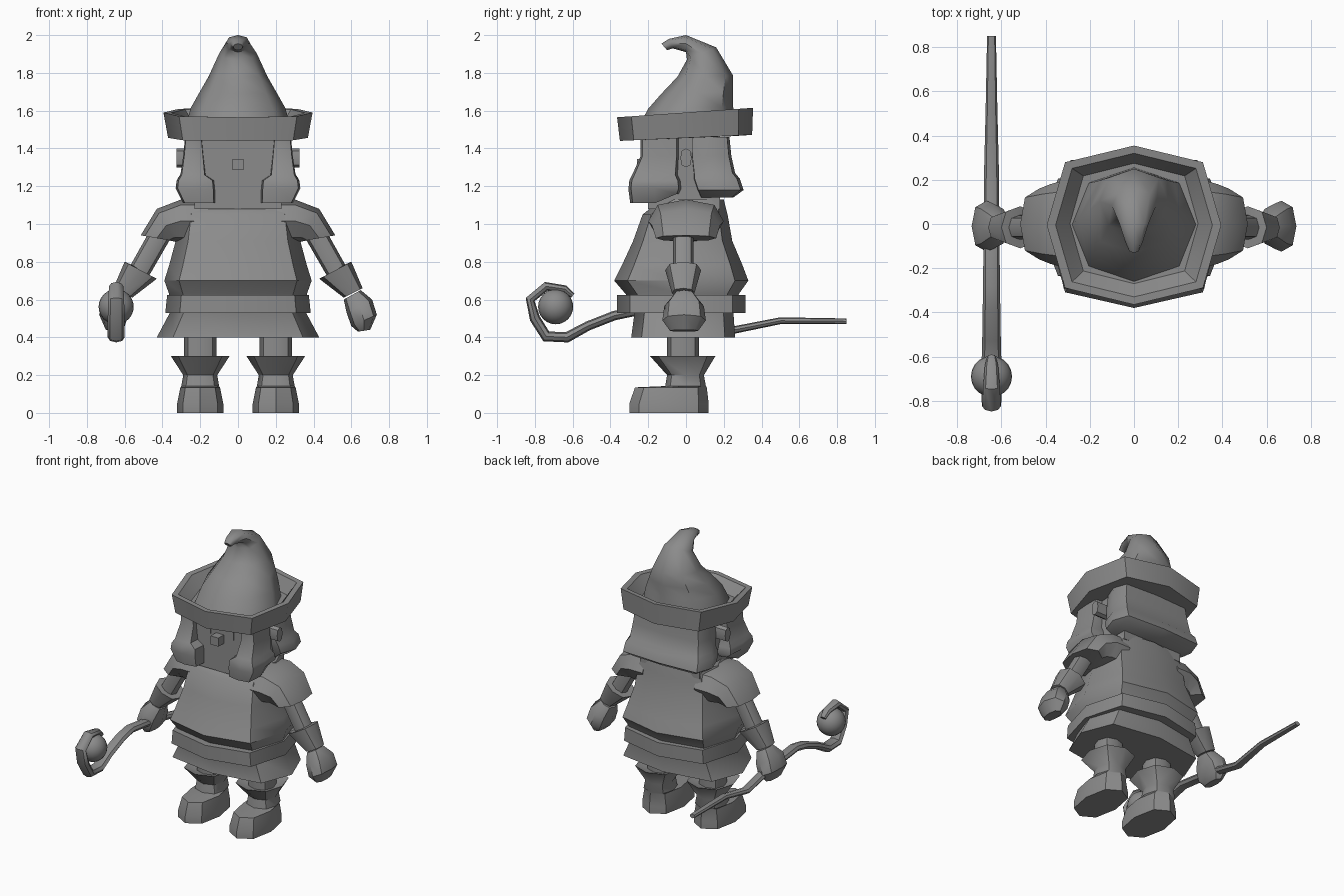
import bpy, bmesh, math
from mathutils import Vector

mat = bpy.data.materials.new("plain grey")
mat.diffuse_color = (0.26, 0.26, 0.26, 1)


def finish(ob, mirror=False, angle=40):
    ob.data.materials.append(mat)
    if mirror:
        ob.modifiers.new("mirror", 'MIRROR').use_clip = False
    bpy.ops.object.select_all(action='DESELECT')
    ob.select_set(True)
    bpy.context.view_layer.objects.active = ob
    bpy.ops.object.shade_smooth_by_angle(angle=math.radians(angle))
    return ob


def loft(name, rings, plane='yz', off=0, k=0.75, mirror=False, caps=True, angle=40):
    """Skin eight-sided rings. Each ring: two opposite ends in the plane, then half width across it."""
    bm = bmesh.new()
    loops = []
    for p0, q0, p1, q1, half in rings:
        if plane == 'yz':
            a, b, v = Vector((off, p0, q0)), Vector((off, p1, q1)), Vector((half, 0, 0))
        else:
            a, b, v = Vector((p0, off, q0)), Vector((p1, off, q1)), Vector((0, half, 0))
        c, u = (a + b) / 2, (b - a) / 2
        uv = [(1, 0), (k, k), (0, 1), (-k, k), (-1, 0), (-k, -k), (0, -1), (k, -k)]
        loops.append([bm.verts.new(c + u * s + v * t) for s, t in uv])
    for r, s in zip(loops, loops[1:]):
        for i in range(8):
            j = (i + 1) % 8
            bm.faces.new((r[i], r[j], s[j], s[i]))
    if caps:
        bm.faces.new(loops[0])
        bm.faces.new(loops[-1])
    bmesh.ops.recalc_face_normals(bm, faces=bm.faces)
    me = bpy.data.meshes.new(name)
    bm.to_mesh(me)
    bm.free()
    ob = bpy.data.objects.new(name, me)
    bpy.context.collection.objects.link(ob)
    return finish(ob, mirror, angle)


def box(name, x, y, z, mirror=False):
    bpy.ops.mesh.primitive_cube_add(size=1)
    ob = bpy.context.object
    ob.name = name
    lo, hi = Vector((x[0], y[0], z[0])), Vector((x[1], y[1], z[1]))
    for v in ob.data.vertices:
        v.co = Vector([(lo[i] + hi[i]) / 2 + v.co[i] * (hi[i] - lo[i]) for i in range(3)])
    return finish(ob, mirror)


def level(z, y0, y1, half):
    return (y0, z, y1, z, half)


# Tunic with flared skirt, and belt
loft("tunic", [level(0.4, -0.29, 0.26, 0.43), level(0.55, -0.27, 0.25, 0.35),
               level(0.63, -0.32, 0.28, 0.365), level(0.70, -0.38, 0.33, 0.39),
               level(0.78, -0.34, 0.30, 0.365), level(0.91, -0.28, 0.245, 0.33),
               level(1.05, -0.23, 0.22, 0.31), level(1.13, -0.13, 0.2, 0.27)], k=0.8)
loft("belt", [level(0.53, -0.365, 0.315, 0.385), level(0.625, -0.365, 0.315, 0.375)], k=0.8)

# Sleeves, arms, cuffs and hands
loft("sleeve", [(0.2, 0.90, 0.2, 1.13, 0.2), (0.31, 0.90, 0.30, 1.13, 0.2),
                (0.33, 0.905, 0.43, 1.08, 0.18), (0.345, 0.91, 0.515, 0.94, 0.16)],
     'xz', mirror=True)
loft("arm", [(0.33, 0.97, 0.43, 1.03, 0.055), (0.48, 0.71, 0.57, 0.78, 0.055)],
     'xz', -0.015, mirror=True)
loft("cuff", [(0.49, 0.735, 0.54, 0.775, 0.04), (0.43, 0.71, 0.60, 0.80, 0.095),
              (0.56, 0.61, 0.66, 0.66, 0.06)], 'xz', -0.015, mirror=True)
loft("hand", [(0.56, 0.60, 0.65, 0.65, 0.055), (0.575, 0.53, 0.71, 0.60, 0.105),
              (0.60, 0.46, 0.735, 0.52, 0.115), (0.635, 0.43, 0.70, 0.44, 0.075)],
     'xz', -0.01, mirror=True)

# Legs and boots
loft("leg", [level(0.25, -0.10, 0.07, 0.085), level(0.42, -0.10, 0.07, 0.085)],
     off=0.2, mirror=True)
loft("boot", [level(0, -0.3, 0.12, 0.122), level(0.05, -0.3, 0.12, 0.122),
              level(0.135, -0.27, 0.11, 0.105), level(0.142, -0.11, 0.105, 0.10),
              level(0.2, -0.10, 0.095, 0.09), level(0.3, -0.19, 0.155, 0.155),
              level(0.27, -0.10, 0.07, 0.085)], off=0.2, mirror=True)

# Head, eyes, nose and ears
box("head", (-0.23, 0.23), (-0.20, 0.18), (1.08, 1.48))
box("eye", (0.07, 0.11), (-0.206, -0.198), (1.33, 1.41), True)
box("nose", (-0.03, 0.03), (-0.26, -0.19), (1.285, 1.345))
loft("ear", [(0.22, 1.30, 0.22, 1.40, 0.03), (0.325, 1.30, 0.325, 1.40, 0.03)],
     'xz', 0.0, mirror=True)

# Front hair locks and the fuller hair behind
loft("front_hair_lock", [(0.19, 1.46, 0.28, 1.46, 0.10), (0.18, 1.36, 0.29, 1.36, 0.10),
                         (0.17, 1.26, 0.305, 1.26, 0.12), (0.125, 1.23, 0.325, 1.23, 0.135),
                         (0.12, 1.18, 0.33, 1.19, 0.14), (0.12, 1.11, 0.29, 1.11, 0.13)],
     'xz', -0.14, k=0.9, mirror=True)
for v in bpy.data.objects["front_hair_lock"].data.vertices:
    if v.co.z < 1.3:
        v.co.y -= 0.025
    if v.co.z < 1.15 and v.co.y > -0.1:
        v.co.z += 0.05
loft("back_hair", [level(1.46, 0.02, 0.23, 0.275), level(1.36, 0.02, 0.24, 0.29),
                   level(1.27, 0.03, 0.26, 0.30), level(1.24, 0.03, 0.285, 0.32),
                   level(1.18, 0.05, 0.305, 0.325), level(1.14, 0.07, 0.25, 0.27)], k=0.88)

# Hat: tilted hollow brim and curled crown
loft("hat_brim", [(-0.25, 1.445, 0.25, 1.465, 0.27), (-0.35, 1.44, 0.35, 1.472, 0.37),
                  (-0.365, 1.565, 0.355, 1.615, 0.395), (-0.33, 1.565, 0.32, 1.612, 0.355),
                  (-0.27, 1.50, 0.275, 1.52, 0.29), (-0.2, 1.50, 0.22, 1.52, 0.22)], k=0.79)
loft("hat_crown", [(-0.26, 1.50, 0.255, 1.52, 0.28), (-0.20, 1.61, 0.25, 1.62, 0.25),
                   (-0.13, 1.69, 0.25, 1.70, 0.205), (-0.045, 1.78, 0.25, 1.785, 0.155),
                   (0.005, 1.87, 0.16, 1.935, 0.10), (0.0, 1.91, 0.0, 2.0, 0.065),
                   (-0.07, 1.93, -0.09, 1.98, 0.04), (-0.10, 1.92, -0.13, 1.955, 0.025)],
     k=0.73, angle=50)

# Crooked staff: y, z, half thickness, half width
path = [(0.85, 0.485, 0.015, 0.02), (0.50, 0.488, 0.018, 0.027), (0.26, 0.44, 0.02, 0.033),
        (0.0, 0.50, 0.025, 0.036), (-0.28, 0.535, 0.025, 0.038), (-0.38, 0.515, 0.025, 0.04),
        (-0.52, 0.46, 0.025, 0.042), (-0.63, 0.40, 0.028, 0.045), (-0.74, 0.405, 0.03, 0.045),
        (-0.80, 0.50, 0.028, 0.045), (-0.825, 0.60, 0.025, 0.042), (-0.74, 0.67, 0.024, 0.038),
        (-0.64, 0.655, 0.02, 0.03), (-0.60, 0.62, 0.014, 0.02)]
rings = []
for i, (y, z, r, w) in enumerate(path):
    a, b = path[max(i - 1, 0)], path[min(i + 1, len(path) - 1)]
    t = Vector((b[0] - a[0], b[1] - a[1])).normalized()
    rings.append((y - t.y * r, z + t.x * r, y + t.y * r, z - t.x * r, w))
loft("staff", rings, off=-0.645, k=0.707)

# Orb held in the crook
bpy.ops.mesh.primitive_uv_sphere_add(segments=20, ring_count=12, radius=0.093,
                                     location=(-0.645, -0.69, 0.562))
bpy.context.object.name = "orb"
finish(bpy.context.object)
